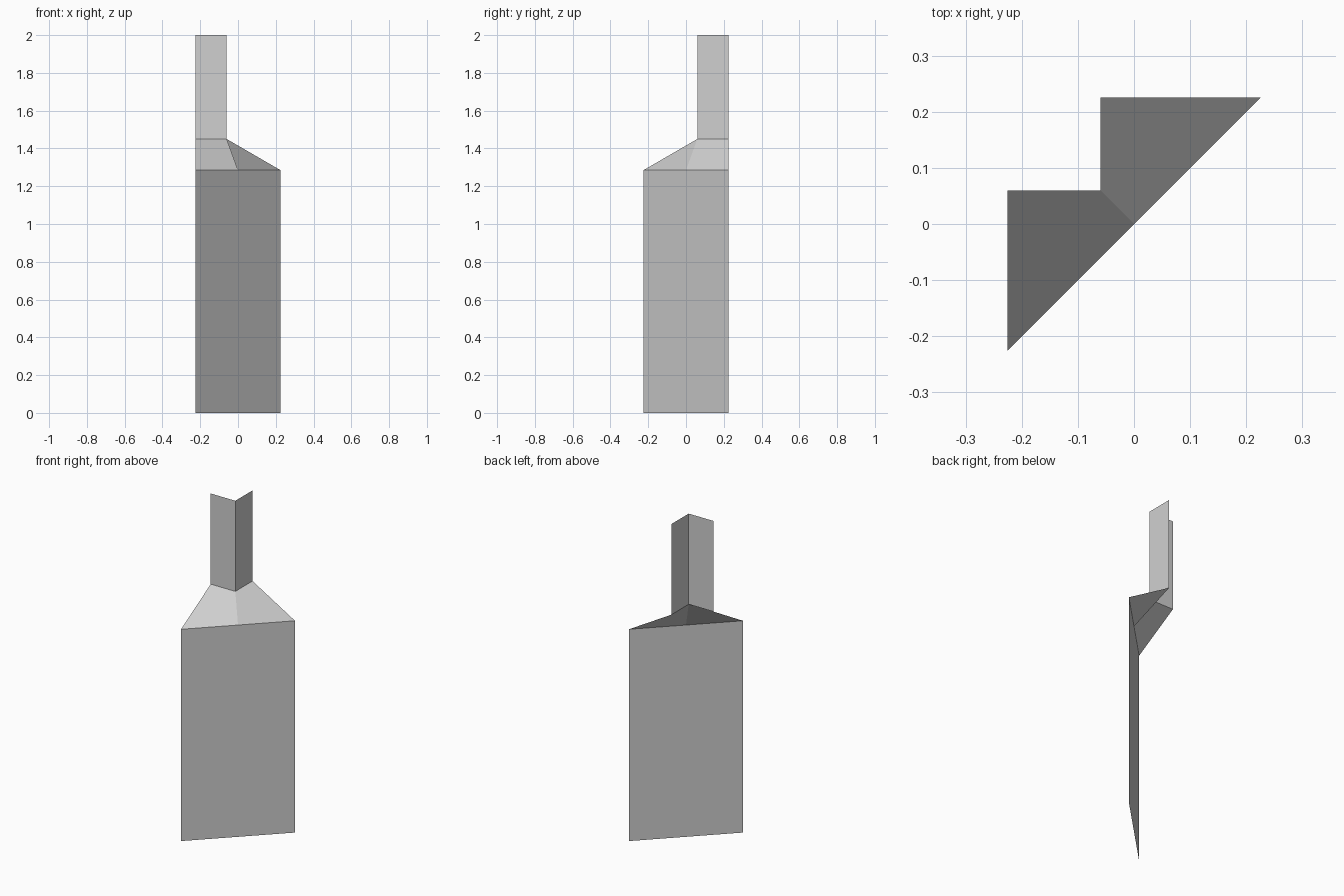
import bpy

if "Cube" in bpy.data.objects:
    bpy.data.objects.remove(bpy.data.objects["Cube"])

grey = bpy.data.materials.new("light_grey")
grey.diffuse_color = (0.63, 0.63, 0.63, 1)
grey.use_nodes = True
grey.node_tree.nodes["Principled BSDF"].inputs["Base Color"].default_value = grey.diffuse_color

W, N = 0.225, 0.06               # blade half extent, neck inner corner
Z_BLADE, Z_NECK, Z_TOP = 1.285, 1.45, 2.0

blade_line = [(-W, -W), (0, 0), (W, W)]     # straight diagonal sheet
neck_line = [(-W, N), (-N, N), (-N, W)]     # right-angled bend


def sheet(name, low, z_low, high, z_high):
    """Open sheet joining two plan lines at different heights."""
    n = len(low)
    verts = [(x, y, z_low) for x, y in low] + [(x, y, z_high) for x, y in high]
    faces = [(i, i + 1, n + i + 1, n + i) for i in range(n - 1)]
    mesh = bpy.data.meshes.new(name)
    mesh.from_pydata(verts, [], faces)
    mesh.materials.append(grey)
    obj = bpy.data.objects.new(name, mesh)
    bpy.context.collection.objects.link(obj)
    return obj


# flat lower panel
sheet("lower_panel", [blade_line[0], blade_line[2]], 0, [blade_line[0], blade_line[2]], Z_BLADE)
# sloping shoulder from the panel to the neck
sheet("shoulder", blade_line, Z_BLADE, neck_line, Z_NECK)
# angled upper neck
sheet("upper_neck", neck_line, Z_NECK, neck_line, Z_TOP)
